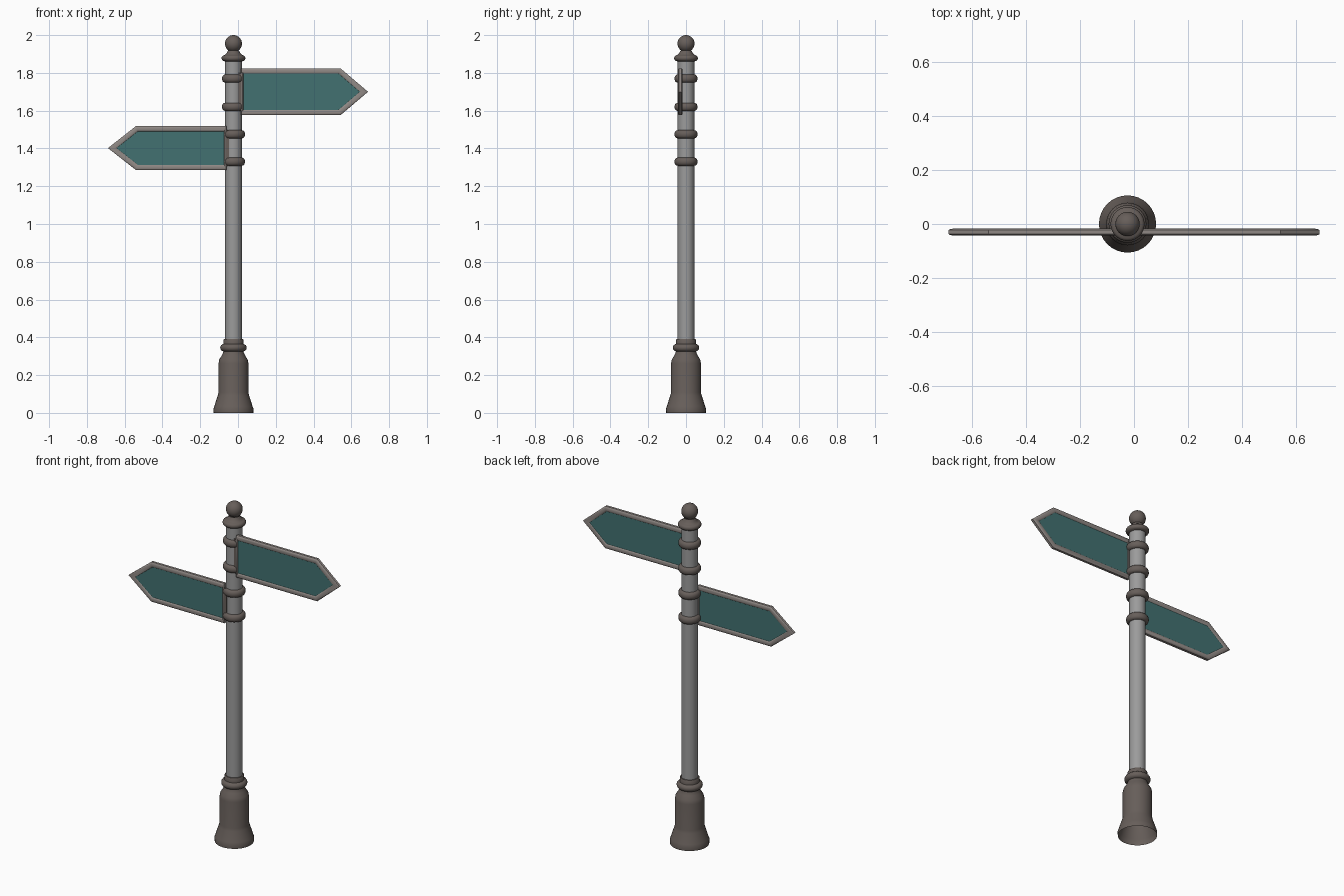
import bpy, bmesh, math
from mathutils import Vector

if "Cube" in bpy.data.objects:
    bpy.data.objects.remove(bpy.data.objects["Cube"])

PX = -0.024      # post axis x
SY = -0.03       # sign plane y


def material(name, col):
    m = bpy.data.materials.new(name)
    m.diffuse_color = (*col, 1)
    m.use_nodes = True
    m.node_tree.nodes["Principled BSDF"].inputs["Base Color"].default_value = m.diffuse_color
    return m


IRON = material("brown iron", (0.135, 0.113, 0.102))
STEEL = material("grey steel", (0.33, 0.33, 0.33))
FRAME = material("warm grey frame", (0.28, 0.25, 0.235))
TEAL = material("teal panel", (0.055, 0.165, 0.165))


def finish(name, bm, mats, angle=40):
    bmesh.ops.recalc_face_normals(bm, faces=bm.faces)
    me = bpy.data.meshes.new(name)
    bm.to_mesh(me)
    bm.free()
    for m in mats:
        me.materials.append(m)
    ob = bpy.data.objects.new(name, me)
    bpy.context.collection.objects.link(ob)
    bpy.ops.object.select_all(action='DESELECT')
    ob.select_set(True)
    bpy.context.view_layer.objects.active = ob
    bpy.ops.object.shade_smooth_by_angle(angle=math.radians(angle))
    return ob


def lathe(name, profile, mat, n=32):
    """Revolve (radius, z) points round the post axis."""
    bm = bmesh.new()
    vs = [bm.verts.new((PX + r, 0, z)) for r, z in profile]
    es = [bm.edges.new(p) for p in zip(vs, vs[1:])]
    bmesh.ops.spin(bm, geom=vs + es, cent=(PX, 0, 0), axis=(0, 0, 1),
                   angle=math.tau, steps=n, use_duplicate=False)
    bmesh.ops.remove_doubles(bm, verts=bm.verts, dist=1e-5)
    return finish(name, bm, [mat])


def arc(r0, z0, rad, a0, a1, n, rz=None):
    rz = rz or rad
    return [(max(0, r0 + rad * math.cos(a)), z0 + rz * math.sin(a))
            for a in (math.radians(a0 + (a1 - a0) * i / n) for i in range(n + 1))]


# Flared base, open underneath, with its collar
lathe("base", [(0.105, 0), (0.106, 0.022), (0.101, 0.035), (0.092, 0.065), (0.083, 0.092),
               (0.079, 0.108), (0.079, 0.262), (0.075, 0.283), (0.061, 0.305), (0.054, 0.322)]
      + arc(0.050, 0.345, 0.020, -80, 80, 8)
      + [(0.053, 0.368), (0.053, 0.387), (0.050, 0.391), (0.043, 0.391)], IRON)

# Pole
lathe("pole", [(0.044, 0.33), (0.044, 1.87)], STEEL)

# Clamp rings holding the signs
for i, z in enumerate((1.33, 1.475, 1.62, 1.77)):
    lathe(f"clamp_ring_{i + 1}", [(0.043, z - 0.022)] + arc(0.046, z, 0.015, -85, 85, 8, 0.021)
          + [(0.043, z + 0.022)], IRON)

# Cap disc, neck and ball
lathe("cap", [(0.043, 1.86)] + arc(0.047, 1.878, 0.016, -85, 85, 8)
      + [(0.046, 1.895), (0.037, 1.903), (0.029, 1.918)], IRON)
lathe("ball_finial", arc(0, 1.955, 0.045, -90, 90, 16), IRON)


def inset(pts, dists):
    """Move each edge of a counterclockwise outline inwards by its distance."""
    n, lines, out = len(pts), [], []
    for i in range(n):
        a, b = Vector(pts[i]), Vector(pts[(i + 1) % n])
        d = (b - a).normalized()
        lines.append((a + Vector((-d.y, d.x)) * dists[i], d))
    for i in range(n):
        (p, d), (q, e) = lines[i - 1], lines[i]
        t = (q - p).cross(e) / d.cross(e)
        out.append(p + d * t)
    return out


def sign(name, s, x0, xc, xt, z, h):
    """Arrow sign: rounded frame lofted round a recessed panel on both faces."""
    outline = [(x0, -h), (xc, -h), (xt, 0), (xc, h), (x0, h)]
    half = [(0.029, 0.008), (0.026, 0.0105), (0.021, 0.0125), (0.011, 0.0125),
            (0.005, 0.011), (0.001, 0.007)]
    section = [(d, -y) for d, y in half] + [(d, y) for d, y in reversed(half)]
    bm = bmesh.new()
    rings = []
    for d, y in section:
        pts = inset(outline, [d, d, d, d, d * 0.45])
        rings.append([bm.verts.new((s * p.x, SY + y, z + p.y)) for p in pts])
    for a, b in zip(rings, rings[1:]):
        for i in range(5):
            j = (i + 1) % 5
            bm.faces.new((a[i], a[j], b[j], b[i]))
    for ring in (rings[0], rings[-1]):
        bm.faces.new(ring).material_index = 1
    finish(name, bm, [FRAME, TEAL], 35)


def bracket(name, x, z, h):
    """Upright strip joining a sign to the post."""
    bm = bmesh.new()
    bmesh.ops.create_cube(bm, size=1)
    for v in bm.verts:
        v.co = (x + v.co.x * 0.018, SY + v.co.y * 0.022, z + v.co.z * h)
    finish(name, bm, [IRON])


sign("right_sign", 1, 0.015, 0.543, 0.69, 1.70, 0.125)
bracket("right_bracket", 0.010, 1.70, 0.20)
sign("left_sign", -1, 0.06, 0.54, 0.69, 1.402, 0.118)
bracket("left_bracket", -0.056, 1.402, 0.19)
